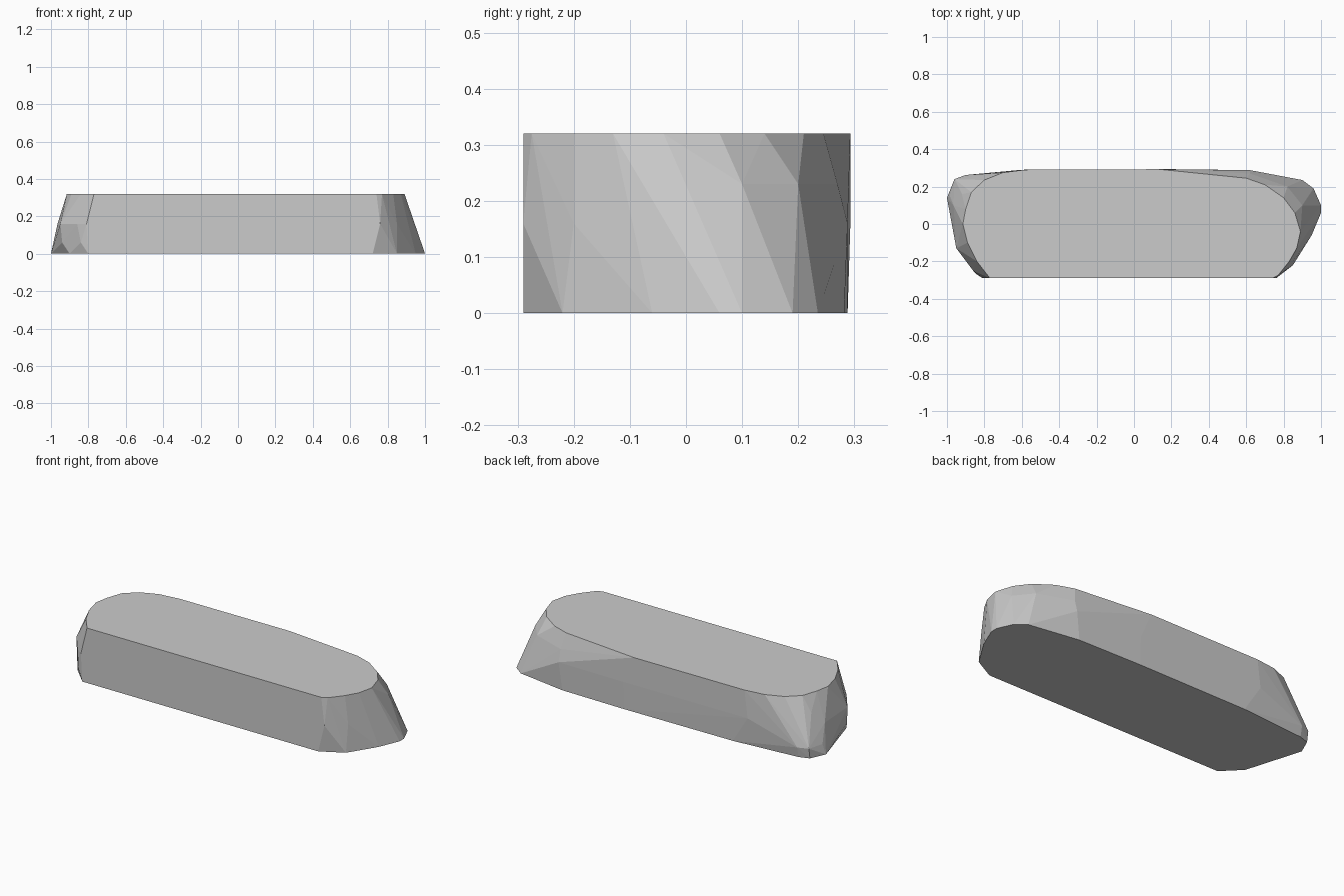
import bpy
import bmesh
import math

# Remove the default cube
default_cube = bpy.data.objects.get("Cube")
if default_cube:
    bpy.data.objects.remove(default_cube, do_unlink=True)

HEIGHT = 0.32
FRONT = -0.29
BACK = 0.293


def make_material(name, colour):
    material = bpy.data.materials.new(name)
    material.use_nodes = True
    material.diffuse_color = colour
    shader = material.node_tree.nodes["Principled BSDF"]
    shader.inputs["Base Color"].default_value = colour
    shader.inputs["Roughness"].default_value = 0.9
    return material


def hull_from_outlines(name, outlines, material):
    """Wrap a faceted convex skin around stacked outlines."""
    bm = bmesh.new()
    for z, outline in outlines:
        for x, y in outline:
            bm.verts.new((x, y, z))
    result = bmesh.ops.convex_hull(bm, input=bm.verts[:])
    # Drop points that ended up inside the skin
    loose = [v for v in bm.verts if not v.link_faces]
    bmesh.ops.delete(bm, geom=loose, context="VERTS")
    # Merge the flat top, base and front into single faces
    bmesh.ops.dissolve_limit(bm, angle_limit=math.radians(0.5),
                             verts=bm.verts[:], edges=bm.edges[:])
    bmesh.ops.recalc_face_normals(bm, faces=bm.faces[:])
    mesh = bpy.data.meshes.new(name)
    bm.to_mesh(mesh)
    bm.free()
    mesh.materials.append(material)
    stone = bpy.data.objects.new(name, mesh)
    bpy.context.collection.objects.link(stone)
    return stone


# Base outline: splayed ends, the widest part of the stone
base = [
    (-0.8, FRONT), (-0.9, -0.19), (-1, 0.14), (-0.96, 0.23), (-0.9, 0.25),
    (-0.5, 0.283), (0.2, 0.288), (0.6, 0.282), (0.9, 0.235), (0.96, 0.19),
    (1, 0.1), (1, 0.06), (0.95, -0.06), (0.85, -0.22), (0.72, FRONT),
]

# Bulge between base and top
low_bulge = [(-0.985, 0.15), (-0.96, 0.24), (-0.9, 0.262), (-0.94, -0.14),
             (-0.84, -0.27)]
bulge = [
    (-0.95, -0.13), (-0.965, 0.1), (-0.86, -0.25), (-0.81, FRONT),
    (-0.6, 0.29), (0.2, BACK), (0.62, 0.288), (0.76, FRONT), (0.85, -0.2),
]
high_bulge = [(0.9, 0.1), (0.82, 0.2), (0.62, 0.27), (-0.92, 0.16)]

# Rounded top outline
top = [
    (-0.77, FRONT), (-0.84, -0.2), (-0.89, -0.1), (-0.915, 0), (-0.9, 0.08),
    (-0.87, 0.17), (-0.8, 0.235), (-0.7, 0.275), (-0.58, 0.29), (0.13, BACK),
    (0.6, 0.245), (0.7, 0.21), (0.8, 0.14), (0.86, 0.06), (0.89, -0.04),
    (0.87, -0.13), (0.83, -0.2), (0.77, -0.275), (0.74, FRONT),
]

stone_grey = make_material("stone_grey", (0.6, 0.6, 0.6, 1))
hull_from_outlines(
    "stone_slab",
    [(0, base), (0.06, low_bulge), (0.16, bulge), (0.23, high_bulge),
     (HEIGHT, top)],
    stone_grey,
)
